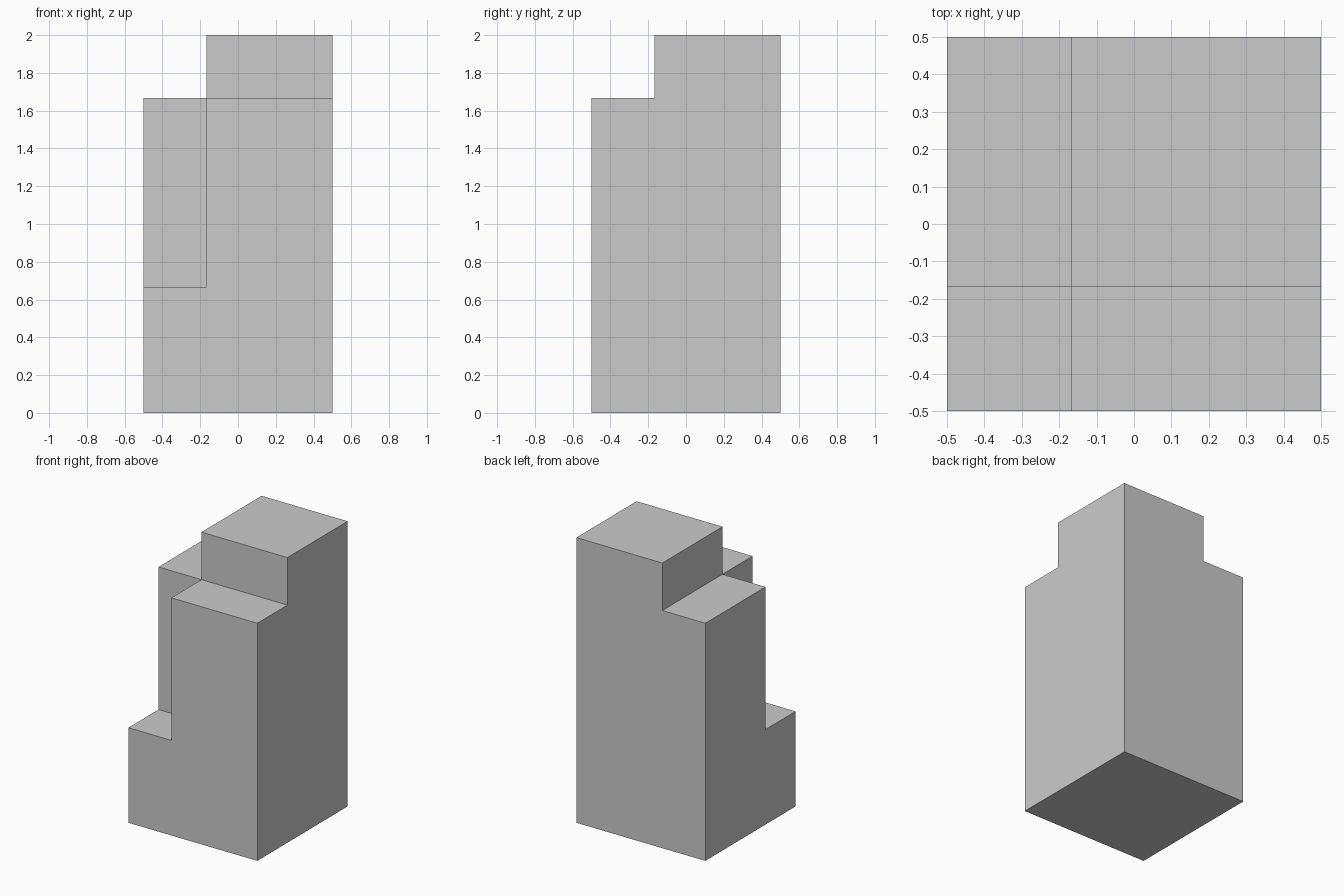
import bpy
import bmesh
from mathutils import Matrix

if "Cube" in bpy.data.objects:
    bpy.data.objects.remove(bpy.data.objects["Cube"])

CUT = -1 / 6           # step line on both x and y
LOW, MID, TOP = 2 / 3, 5 / 3, 2.0


def raise_cells(bm, z, new_z, keep):
    """Extrude the top cells at height z whose centre passes keep up to new_z."""
    faces = [f for f in bm.faces if f.normal.z > 0.9
             and abs(f.calc_center_median().z - z) < 1e-4
             and keep(f.calc_center_median())]
    result = bmesh.ops.extrude_face_region(bm, geom=faces)
    verts = [g for g in result["geom"] if isinstance(g, bmesh.types.BMVert)]
    bmesh.ops.translate(bm, verts=verts, vec=(0, 0, new_z - z))
    # Drop any original faces left inside the solid
    inner = [f for f in faces if f.is_valid]
    if inner:
        bmesh.ops.delete(bm, geom=inner, context='FACES')
    bm.normal_update()


bm = bmesh.new()

# Base block, scored into four cells
bmesh.ops.create_cube(bm, size=1, matrix=Matrix.Translation((0, 0, LOW / 2))
                      @ Matrix.Diagonal((1, 1, LOW, 1)))
for normal in ((1, 0, 0), (0, 1, 0)):
    bmesh.ops.bisect_plane(bm, geom=bm.verts[:] + bm.edges[:] + bm.faces[:],
                           plane_co=(CUT, CUT, 0), plane_no=normal)
bm.normal_update()

# L-shaped middle tier, then the back right tower
raise_cells(bm, LOW, MID, lambda c: c.x > CUT or c.y > CUT)
raise_cells(bm, MID, TOP, lambda c: c.x > CUT and c.y > CUT)

# Merge the score lines on flat faces
bmesh.ops.dissolve_limit(bm, angle_limit=0.01, verts=bm.verts[:], edges=bm.edges[:])
bmesh.ops.recalc_face_normals(bm, faces=bm.faces[:])

mesh = bpy.data.meshes.new("stepped_tower")
bm.to_mesh(mesh)
bm.free()
bpy.context.collection.objects.link(bpy.data.objects.new("stepped_tower", mesh))
